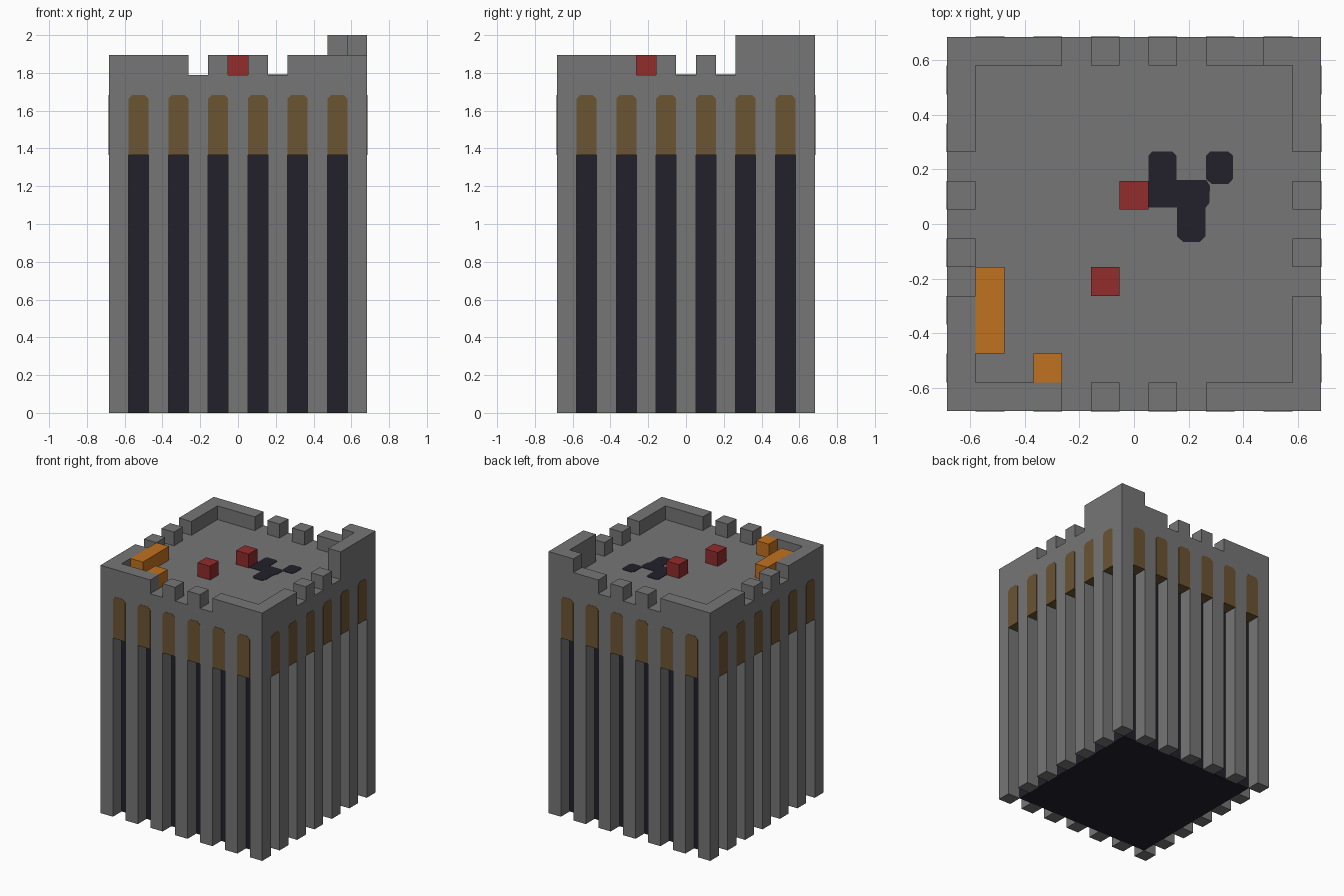
import bpy
import bmesh
from mathutils import Matrix, Vector

if "Cube" in bpy.data.objects:
    bpy.data.objects.remove(bpy.data.objects["Cube"], do_unlink=True)

U = 2 / 19            # one block
N = 13                # blocks along each side
HALF = N * U / 2
SLOT_TOP, FLOOR, WALL_TOP = 13, 17, 18


def material(name, colour):
    mat = bpy.data.materials.new(name)
    mat.use_nodes = True
    mat.diffuse_color = (*colour, 1)
    mat.node_tree.nodes["Principled BSDF"].inputs["Base Color"].default_value = (*colour, 1)
    return mat


stone = material("grey stone", (0.18, 0.18, 0.18))
wood = material("brown wood", (0.147, 0.089, 0.034))
dark = material("dark stone", (0.016, 0.015, 0.024))
red = material("red", (0.29, 0.025, 0.025))
orange = material("orange", (0.53, 0.165, 0.014))


def finish(name, bm, mat):
    bmesh.ops.recalc_face_normals(bm, faces=bm.faces)
    mesh = bpy.data.meshes.new(name)
    bm.to_mesh(mesh)
    bm.free()
    mesh.materials.append(mat)
    obj = bpy.data.objects.new(name, mesh)
    bpy.context.collection.objects.link(obj)
    return obj


def blocks(name, mat, boxes):
    """Boxes given as block position (x, y, z) and size (x, y, z)."""
    bm = bmesh.new()
    for pos, size in boxes:
        size = Vector(size)
        centre = (Vector(pos) + size / 2) * U - Vector((HALF, HALF, 0))
        bmesh.ops.create_cube(bm, size=1, matrix=Matrix.Translation(centre) @ Matrix.Diagonal((*(size * U), 1)))
    return finish(name, bm, mat)


def prism(bm, points, push):
    """Extrude a flat outline along a vector."""
    face = bm.faces.new([bm.verts.new(p) for p in points])
    ext = bmesh.ops.extrude_face_region(bm, geom=[face], use_keep_orig=True)
    verts = [v for v in ext["geom"] if isinstance(v, bmesh.types.BMVert)]
    bmesh.ops.translate(bm, verts=verts, vec=push)


# Dark core, ribs around it and the solid upper storey
blocks("dark_core", dark, [((1, 1, 0), (N - 2, N - 2, SLOT_TOP))])
last = N - 1
ribs = [(i, j) for i in range(0, N, 2) for j in range(0, N, 2) if i in (0, last) or j in (0, last)]
blocks("ribs", stone, [((i, j, 0), (1, 1, SLOT_TOP)) for i, j in ribs])
blocks("upper_storey", stone, [((0, 0, SLOT_TOP), (N, N, FLOOR - SLOT_TOP))])

# Wooden panels with clipped top corners, above every slot
bm = bmesh.new()
w, clip, proud = U / 2, 0.02, 0.002
bottom, top = SLOT_TOP * U - proud, 16 * U
for i in range(1, N, 2):
    x = (i + 0.5) * U - HALF
    y = -HALF - proud
    prism(bm, [(x - w, y, bottom), (x + w, y, bottom), (x + w, y, top - clip),
               (x + w - clip, y, top), (x - w + clip, y, top), (x - w, y, top - clip)], (0, U, 0))
side = bm.verts[:] + bm.edges[:] + bm.faces[:]
for k in (1, 2, 3):
    copy = bmesh.ops.duplicate(bm, geom=side)["geom"]
    bmesh.ops.rotate(bm, verts=[v for v in copy if isinstance(v, bmesh.types.BMVert)],
                     matrix=Matrix.Rotation(k * 1.5707963, 3, "Z"))
finish("wooden_panels", bm, wood)

# Parapet: four corner walls and two merlons on each side
parapet = []
for x in (0, last):
    for y in (0, last):
        parapet.append(((0 if x == 0 else 9, y, FLOOR), (4, 1, 1)))
        parapet.append(((x, 1 if y == 0 else 9, FLOOR), (1, 3, 1)))
for e in (0, last):
    for m in (5, 7):
        parapet += [((m, e, FLOOR), (1, 1, 1)), ((e, m, FLOOR), (1, 1, 1))]
blocks("parapet", stone, parapet)
blocks("raised_corner", stone, [((12, 9, WALL_TOP), (1, 4, 1)), ((11, 12, WALL_TOP), (1, 1, 1))])

# Loose blocks on the roof
blocks("red_blocks", red, [((6, 7, FLOOR), (1, 1, 1)), ((5, 4, FLOOR), (1, 1, 1))])
blocks("orange_blocks", orange, [((1, 2, FLOOR), (1, 3, 1)), ((3, 1, FLOOR), (1, 1, 1))])

# Dark stains on the roof
main_stain = [(.053, .06), (.053, .25), (.066, .265), (.14, .265), (.155, .25), (.155, .16),
              (.265, .16), (.278, .14), (.275, .075), (.262, .06), (.262, -.045), (.24, -.066),
              (.18, -.066), (.157, -.045), (.157, .06)]
small_stain = [(.263, .165), (.263, .25), (.278, .265), (.345, .265), (.362, .25), (.362, .165),
               (.345, .146), (.285, .146)]
bm = bmesh.new()
for outline in (main_stain, small_stain):
    prism(bm, [(x, y, FLOOR * U - 0.001) for x, y in outline], (0, 0, 0.004))
finish("roof_stains", bm, dark)
